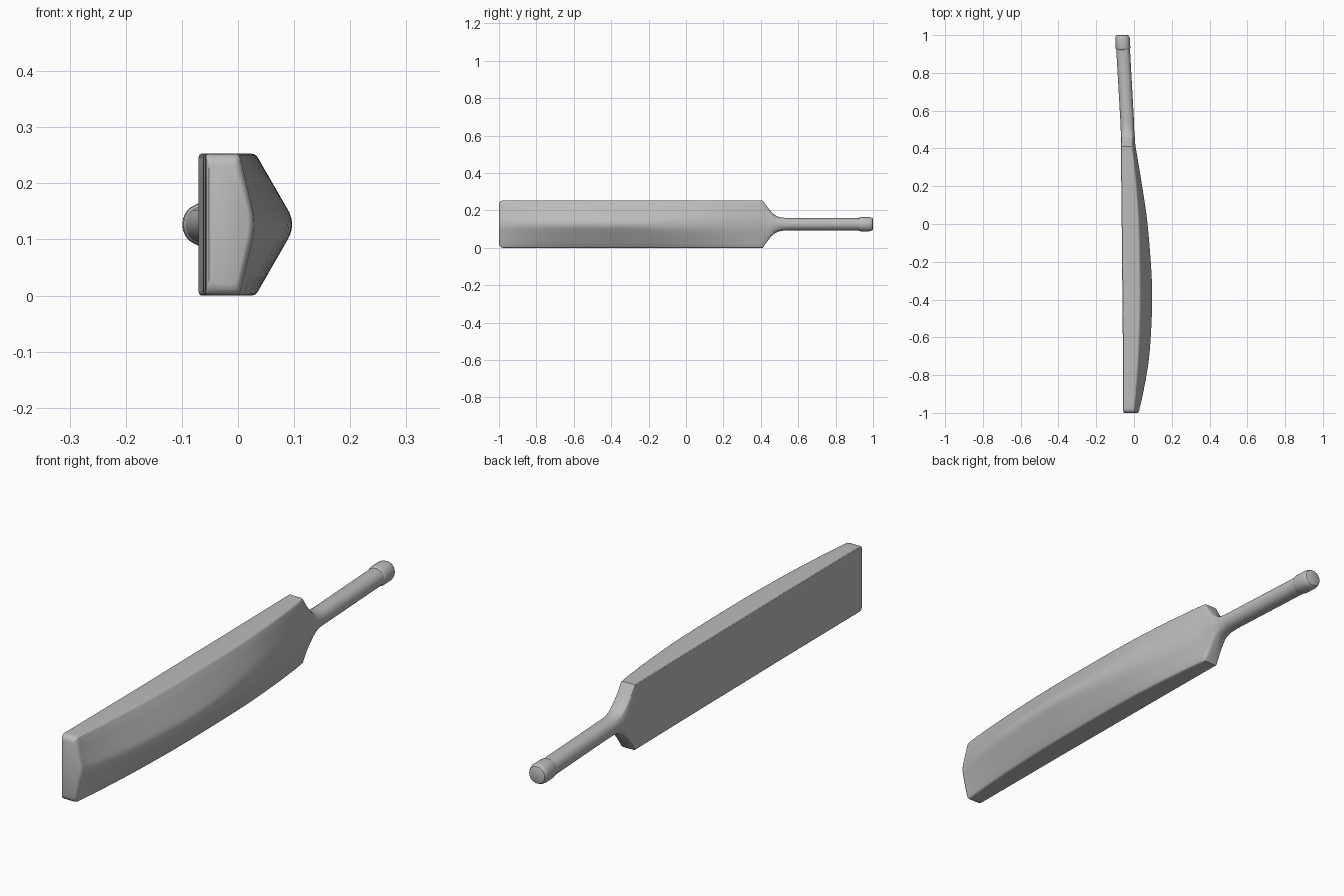
import bpy, bmesh, math
from mathutils import Vector

cube = bpy.data.objects.get("Cube")
if cube:
    bpy.data.objects.remove(cube, do_unlink=True)

HALF = 0.1265  # half the blade width, also the height of the centre line

grey = bpy.data.materials.new("plain grey")
grey.use_nodes = True
colour = (0.5, 0.5, 0.5, 1)
grey.diffuse_color = colour
grey.node_tree.nodes["Principled BSDF"].inputs["Base Color"].default_value = colour


def spline(keys, steps):
    """Smooth curve through rows of section values."""
    rows = []
    for i in range(len(keys) - 1):
        a, b, c, d = (keys[min(max(j, 0), len(keys) - 1)] for j in range(i - 1, i + 3))
        for s in range(steps):
            t = s / steps
            row = []
            for p, q, r, u in zip(a, b, c, d):
                # tangents follow the uneven spacing of the stations
                m0 = (r - p) / (c[0] - a[0]) * (c[0] - b[0])
                m1 = (u - q) / (d[0] - b[0]) * (c[0] - b[0])
                row.append((2*t**3 - 3*t**2 + 1) * q + (t**3 - 2*t**2 + t) * m0
                           + (3*t**2 - 2*t**3) * r + (t**3 - t**2) * m1)
            rows.append(row)
    rows.append(list(keys[-1]))
    return rows


def rounded(before, corner, after, size, steps=3):
    """Soft corner as a short quadratic curve."""
    p = corner + (before - corner) * min(0.4, size / (before - corner).length)
    q = corner + (after - corner) * min(0.4, size / (after - corner).length)
    return [p.lerp(corner, i / steps).lerp(corner.lerp(q, i / steps), i / steps)
            for i in range(steps + 1)]


def section(y, face, edge, ridge, half, roundness):
    """Closed ring: flat face, two edges and a ridged back, blended to an oval."""
    a, b = Vector((face, 0)), Vector((face, half))
    c, r = Vector((edge, half)), Vector((ridge, 0))
    low = rounded(a, b, c, 0.006)
    high = rounded(b, c, r, 0.008)
    spine = 0.03 + 0.06 * min(1, max(0, (y + 0.3) / 0.7))
    top = rounded(c, r, Vector((edge, -half)), spine, 6)[:4]
    pts = [a, a.lerp(low[0], 1/3), a.lerp(low[0], 2/3)] + low
    pts += [low[-1].lerp(high[0], 1/3), low[-1].lerp(high[0], 2/3)] + high
    pts += [high[-1].lerp(top[0], 1/3), high[-1].lerp(top[0], 2/3)] + top
    mid, reach = (face + ridge) / 2, (ridge - face) / 2
    ring = []
    for p in pts:
        ang = math.atan2(p.y / half, (p.x - mid) / reach)
        oval = Vector((mid + reach * math.cos(ang), half * math.sin(ang)))
        ring.append(p.lerp(oval, min(1, max(0, roundness))))
    ring += [Vector((p.x, -p.y)) for p in ring[-2:0:-1]]
    return [(p.x, y, p.y + HALF) for p in ring]


def loft(name, rows):
    bm = bmesh.new()
    rings = [[bm.verts.new(co) for co in section(*row)] for row in rows]
    n = len(rings[0])
    for lo, hi in zip(rings, rings[1:]):
        for i in range(n):
            j = (i + 1) % n
            bm.faces.new((lo[i], lo[j], hi[j], hi[i]))
    bm.faces.new(rings[0])
    bm.faces.new(rings[-1])
    bmesh.ops.recalc_face_normals(bm, faces=bm.faces)
    mesh = bpy.data.meshes.new(name)
    bm.to_mesh(mesh)
    bm.free()
    obj = bpy.data.objects.new(name, mesh)
    bpy.context.collection.objects.link(obj)
    mesh.materials.append(grey)
    bpy.ops.object.select_all(action="DESELECT")
    obj.select_set(True)
    bpy.context.view_layer.objects.active = obj
    bpy.ops.object.shade_smooth_by_angle(angle=math.radians(32))
    return obj


# Columns: y, flat face x, edge x, ridge x, half width, roundness
blade = [(y, f, e, r, HALF, 0) for y, f, e, r in (
    (-0.975, -0.058, 0.003, 0.033), (-0.9, -0.058, 0.01, 0.052),
    (-0.72, -0.059, 0.022, 0.085), (-0.5, -0.06, 0.03, 0.101),
    (-0.32, -0.062, 0.031, 0.103), (0, -0.065, 0.026, 0.083),
    (0.18, -0.067, 0.015, 0.054), (0.34, -0.069, 0, 0.025),
    (0.41, -0.07, -0.01, 0.013))]
neck = [
    blade[-1],
    (0.435, -0.07, -0.01, 0.008, 0.092, 0.25),
    (0.46, -0.07, -0.005, 0.005, 0.062, 0.55),
    (0.485, -0.07, -0.001, 0.002, 0.044, 0.85),
    (0.52, -0.071, 0, 0, 0.036, 1),
    (0.56, -0.073, -0.001, -0.001, 0.034, 1)]
grip_end = (0.94, -0.095, -0.022, -0.022, 0.034, 1)

# Rounded toe: the first blade section shrunk in steps
toe = []
for y, inset in ((-1, 0.02), (-0.997, 0.011), (-0.991, 0.004), (-0.984, 0.001)):
    _, f, e, r, h, w = blade[0]
    toe.append((y, f + inset / 3, e - inset / 3, r - inset * 0.6, h - inset, w))

loft("blade_and_handle", toe + spline(blade, 4)[:-1] + spline(neck, 4) + [grip_end])

# Knob at the end of the tilted handle
knob = []
for y, r in ((0.922, 0.034), (0.925, 0.037), (0.932, 0.039), (0.98, 0.039),
             (0.99, 0.037), (0.997, 0.033), (1, 0.027)):
    x = -0.058 - 0.04 * (y - 0.92)
    knob.append((y, x - r, x + r, x + r, r, 1))
loft("handle_knob", knob)
